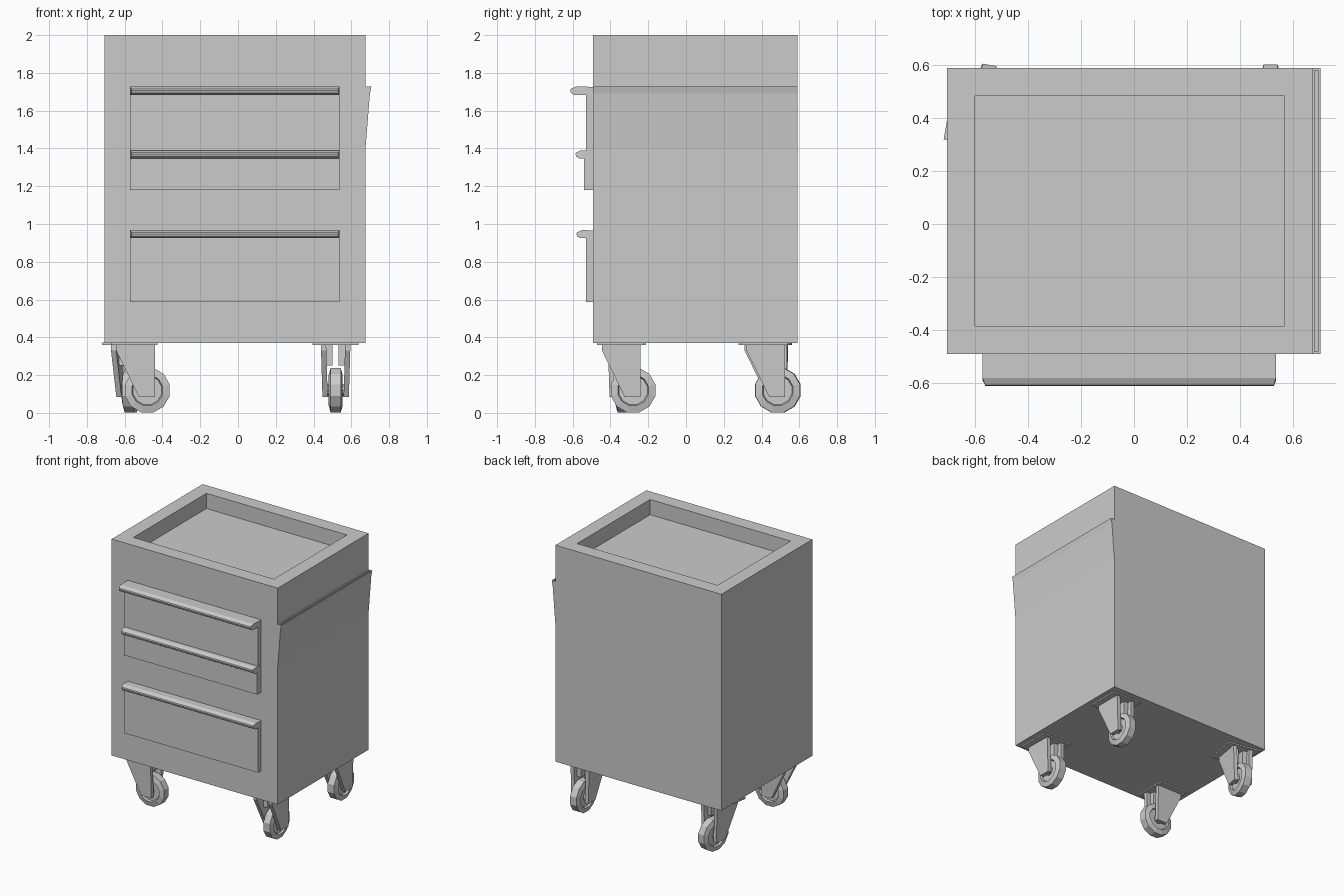
import bpy, bmesh
from math import radians, cos, sin, pi
from mathutils import Matrix, Vector

cube = bpy.data.objects.get("Cube")
if cube:
    bpy.data.objects.remove(cube, do_unlink=True)

grey = bpy.data.materials.new("plain grey")
grey.use_nodes = True
grey.diffuse_color = (0.6, 0.6, 0.6, 1)
grey.node_tree.nodes["Principled BSDF"].inputs["Base Color"].default_value = (0.6, 0.6, 0.6, 1)


def finish(name, bm, matrix=None):
    bmesh.ops.recalc_face_normals(bm, faces=bm.faces)
    mesh = bpy.data.meshes.new(name)
    bm.to_mesh(mesh)
    bm.free()
    mesh.materials.append(grey)
    obj = bpy.data.objects.new(name, mesh)
    bpy.context.collection.objects.link(obj)
    if matrix:
        obj.matrix_world = matrix
    return obj


def box_bm(lo, hi):
    bm = bmesh.new()
    bmesh.ops.create_cube(bm, size=1)
    for v in bm.verts:
        v.co = Vector([l + (c + 0.5) * (h - l) for c, l, h in zip(v.co, lo, hi)])
    return bm


def prism_bm(points, place, start, end):
    """Extrude a 2D profile; place(p, q, t) maps it into space."""
    bm = bmesh.new()
    rings = [[bm.verts.new(place(p, q, t)) for p, q in points] for t in (start, end)]
    bm.faces.new(rings[0])
    bm.faces.new(rings[1])
    n = len(points)
    for i in range(n):
        j = (i + 1) % n
        bm.faces.new((rings[0][i], rings[0][j], rings[1][j], rings[1][i]))
    return bm


def sink_top(bm, margin, depth):
    """Inset the top face and push it down into a recess."""
    bmesh.ops.recalc_face_normals(bm, faces=bm.faces)
    top = max(bm.faces, key=lambda f: f.calc_center_median().z)
    bmesh.ops.inset_region(bm, faces=[top], thickness=margin, use_even_offset=True)
    low = bmesh.ops.extrude_discrete_faces(bm, faces=[top])["faces"][0]
    bmesh.ops.translate(bm, verts=low.verts, vec=(0, 0, -depth))


# Cabinet with a sunken tray in the top
cabinet = box_bm((-0.708, -0.492, 0.37), (0.675, 0.59, 2))
sink_top(cabinet, 0.106, 0.115)
finish("cabinet", cabinet)

# Flared side pocket with a narrow slot along its top
pocket = prism_bm([(0.675, 1.4), (0.683, 1.5), (0.691, 1.6), (0.698, 1.69),
                   (0.706, 1.727), (0.675, 1.727)],
                  lambda p, q, t: (p, t, q), -0.492, 0.59)
sink_top(pocket, 0.009, 0.025)
finish("side_pocket", pocket)

# Drawers, each with a rounded full-width pull
for name, bottom, top, face, tip in (("top", 1.39, 1.727, -0.53, -0.613),
                                     ("middle", 1.18, 1.39, -0.54, -0.585),
                                     ("bottom", 0.588, 0.968, -0.53, -0.58)):
    finish(name + "_drawer", box_bm((-0.573, face, bottom), (0.538, -0.48, top - 0.002)))
    profile = [(face + 0.01, top), (tip + 0.03, top), (tip + 0.003, top - 0.012),
               (tip, top - 0.02), (tip + 0.004, top - 0.033),
               (tip + 0.02, top - 0.043), (face + 0.01, top - 0.043)]
    pull = prism_bm(profile, lambda p, q, t: (t, p, q), -0.573, 0.538)
    for v in pull.verts:
        if v.co.y < tip + 0.01:
            v.co.x -= 0.009 if v.co.x > 0 else -0.009
    finish(name + "_pull", pull)


def wheel_bm(sides=12):
    """Lathe a wheel about the local x axis, centred on the origin."""
    section = [(-0.024, 0.03), (-0.024, 0.078), (-0.037, 0.084), (-0.027, 0.122),
               (0.027, 0.122), (0.037, 0.084), (0.024, 0.078), (0.024, 0.03)]
    bm = bmesh.new()
    rings = []
    for i in range(sides):
        a = 2 * pi * (i + 0.5) / sides
        rings.append([bm.verts.new((x, r * sin(a), -r * cos(a))) for x, r in section])
    n = len(section)
    for i in range(sides):
        a, b = rings[i], rings[(i + 1) % sides]
        for k in range(n):
            m = (k + 1) % n
            bm.faces.new((a[k], a[m], b[m], b[k]))
    return bm


# Swivel casters: position and turn, trailing along local y
bracket = [(-0.11, 0.362), (0.095, 0.362), (0.095, 0.085), (0.01, 0.085),
           (-0.11, 0.33)]
for name, x, y, turn in (("front_left", 0.517, -0.335, 0),
                         ("back_left", 0.517, 0.43, 0),
                         ("front_right", -0.535, -0.335, -90),
                         ("back_right", -0.577, 0.432, -10)):
    place = Matrix.Translation((x, y, 0)) @ Matrix.Rotation(radians(turn), 4, "Z")
    finish(name + "_caster_plate",
           box_bm((-0.122, -0.135, 0.36), (0.122, 0.11, 0.372)), place)
    for side, s in (("outer", 1), ("inner", -1)):
        # Fork cheek, leaning out a little towards the plate
        cheek = prism_bm(bracket, lambda p, q, t: (s * (t + 0.03 * (q - 0.085)), p, q),
                         0.042, 0.07)
        finish(f"{name}_{side}_cheek", cheek, place)
        finish(f"{name}_{side}_spacer",
               box_bm((min(s * 0.016, s * 0.05), -0.03, 0.25),
                      (max(s * 0.016, s * 0.05), 0.06, 0.362)), place)
    hub = place @ Matrix.Translation((0, 0.055, 0.12))
    finish(name + "_wheel", wheel_bm(), hub)
    axle = bmesh.new()
    bmesh.ops.create_cone(axle, cap_ends=True, segments=10, radius1=0.034,
                          radius2=0.034, depth=0.09,
                          matrix=Matrix.Rotation(pi / 2, 4, "Y"))
    finish(name + "_axle", axle, hub)
